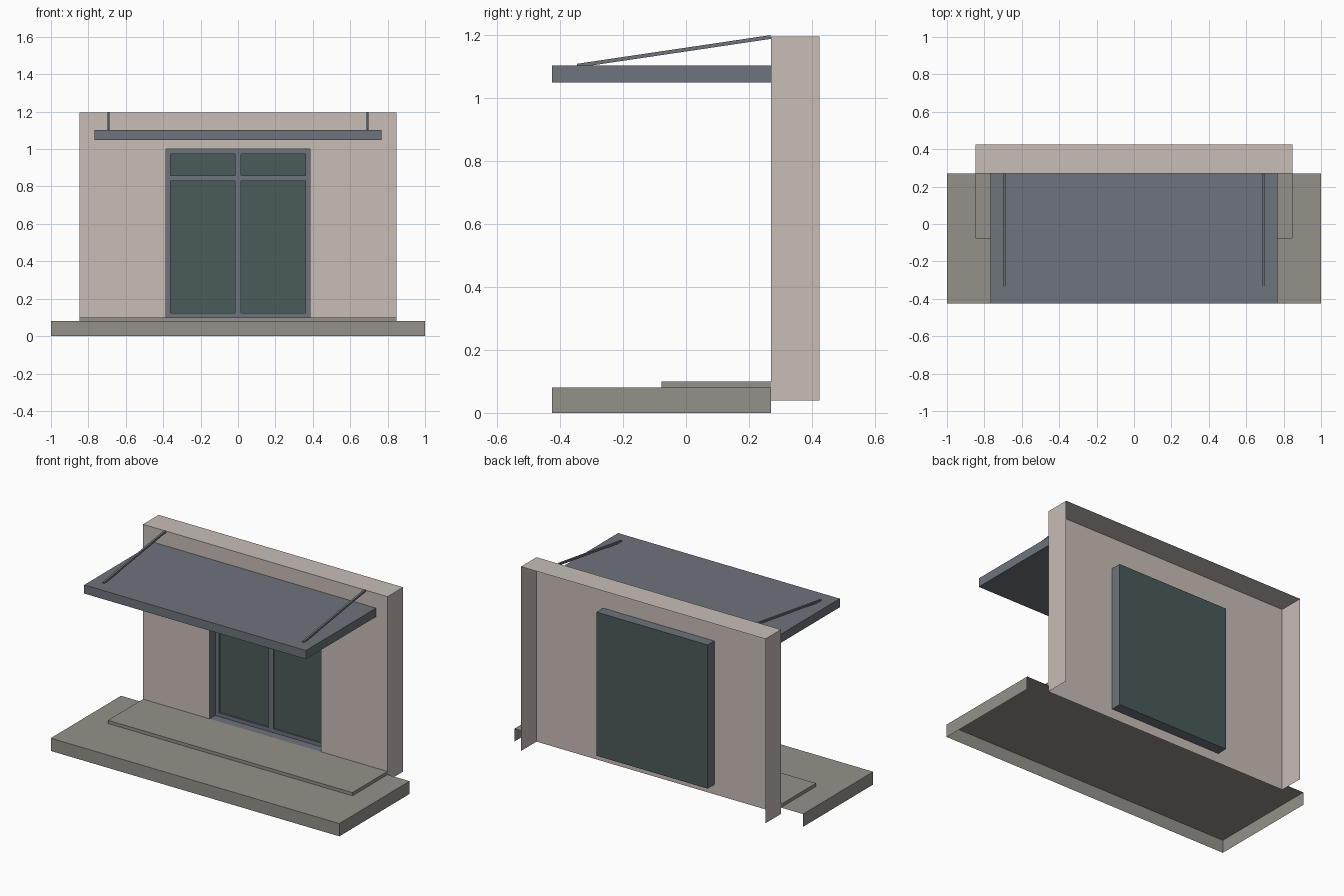
import bpy, bmesh
from mathutils import Vector

if "Cube" in bpy.data.objects:
    bpy.data.objects.remove(bpy.data.objects["Cube"], do_unlink=True)


def material(name, rgb):
    m = bpy.data.materials.new(name)
    m.use_nodes = True
    m.diffuse_color = (*rgb, 1)
    m.node_tree.nodes["Principled BSDF"].inputs["Base Color"].default_value = (*rgb, 1)
    return m


plaster = material("warm plaster", (0.58, 0.51, 0.47))
stone = material("grey stone", (0.295, 0.285, 0.25))
metal = material("slate metal", (0.156, 0.172, 0.2))
glass = material("dark green glass", (0.068, 0.105, 0.1))

SIDES = {"left": (1, 0, 0), "right": (-1, 0, 0), "back": (0, 1, 0),
         "front": (0, -1, 0), "top": (0, 0, 1), "bottom": (0, 0, -1)}


def finish(name, bm, mats):
    me = bpy.data.meshes.new(name)
    bm.to_mesh(me)
    bm.free()
    for m in mats:
        me.materials.append(m)
    ob = bpy.data.objects.new(name, me)
    bpy.context.collection.objects.link(ob)
    return ob


def box_mesh(x, y, z, missing=()):
    """Box between the given ranges, with the named sides left open."""
    bm = bmesh.new()
    bmesh.ops.create_cube(bm, size=1)
    bm.normal_update()
    gone = [f for f in bm.faces
            if any(f.normal.dot(Vector(SIDES[s])) > 0.9 for s in missing)]
    bmesh.ops.delete(bm, geom=gone, context="FACES")
    for v in bm.verts:
        v.co = [r[0] if c < 0 else r[1] for c, r in zip(v.co, (x, y, z))]
    return bm


def box(name, x, y, z, mat, missing=()):
    return finish(name, box_mesh(x, y, z, missing), [mat])


FRONT, FACE, BACK = -0.425, 0.27, 0.424   # depth planes
WALL, WIN = 0.847, 0.385                  # half widths
SILL, HEAD, PANE = 0.1, 1.0, 0.335        # window heights and glass plane

# Terrace and low step, open where they meet the building
box("terrace", (-1, 1), (FRONT, FACE), (0, 0.08), stone, ("back", "bottom"))
box("step", (-WALL, WALL), (-0.077, FACE), (0.08, 0.1), stone, ("back", "bottom"))

# Wall shell with a window opening in its front sheet
bm = box_mesh((-WALL, WALL), (FACE, BACK), (0.04, 1.195), ("front", "back", "bottom"))
xs, zs = (-WALL, -WIN, WIN, WALL), (0.04, SILL, HEAD, 1.195)
for i in range(3):
    for j in range(3):
        if (i, j) != (1, 1):
            corners = ((xs[i], zs[j]), (xs[i + 1], zs[j]),
                       (xs[i + 1], zs[j + 1]), (xs[i], zs[j + 1]))
            bm.faces.new([bm.verts.new((a, FACE, b)) for a, b in corners])
bmesh.ops.remove_doubles(bm, verts=bm.verts, dist=0.0005)
finish("wall", bm, [plaster])

# Window recess: metal reveals closed by a glass sheet
bm = box_mesh((-WIN, WIN), (FACE, PANE), (SILL, HEAD), ("front",))
bm.normal_update()
for f in bm.faces:
    f.material_index = int(f.normal.y > 0.9)
finish("window_recess", bm, [metal, glass])

# Window frame bars
bar = (PANE - 0.01, PANE - 0.001)
for name, x, z in (
        ("frame_right", (-WIN, -0.36), (SILL, HEAD)),
        ("frame_left", (0.36, WIN), (SILL, HEAD)),
        ("frame_mullion", (-0.017, 0.017), (0.123, 0.975)),
        ("frame_bottom", (-0.36, 0.36), (SILL, 0.123)),
        ("frame_top", (-0.36, 0.36), (0.975, HEAD))):
    box(name, x, bar, z, metal)
for name, s in (("left", 1), ("right", -1)):
    x = sorted((s * 0.017, s * 0.36))
    box("transom_" + name, x, bar, (0.83, 0.86), metal)

# Canopy and its two sloping tie rods
box("canopy", (-0.768, 0.768), (FRONT, FACE), (1.048, 1.102), metal, ("back",))
low, high = Vector((0, -0.345, 1.102)), Vector((0, FACE - 0.001, 1.193))
for name, s in (("left", 1), ("right", -1)):
    half = (high - low).length / 2
    rod = box("tie_rod_" + name, (-0.006, 0.006), (-half, half), (-0.006, 0.006), metal)
    rod.location = (low + high) / 2 + Vector((s * 0.692, 0, 0))
    d = high - low
    rod.rotation_euler.x = Vector((d.y, d.z)).angle_signed(Vector((1, 0)))
